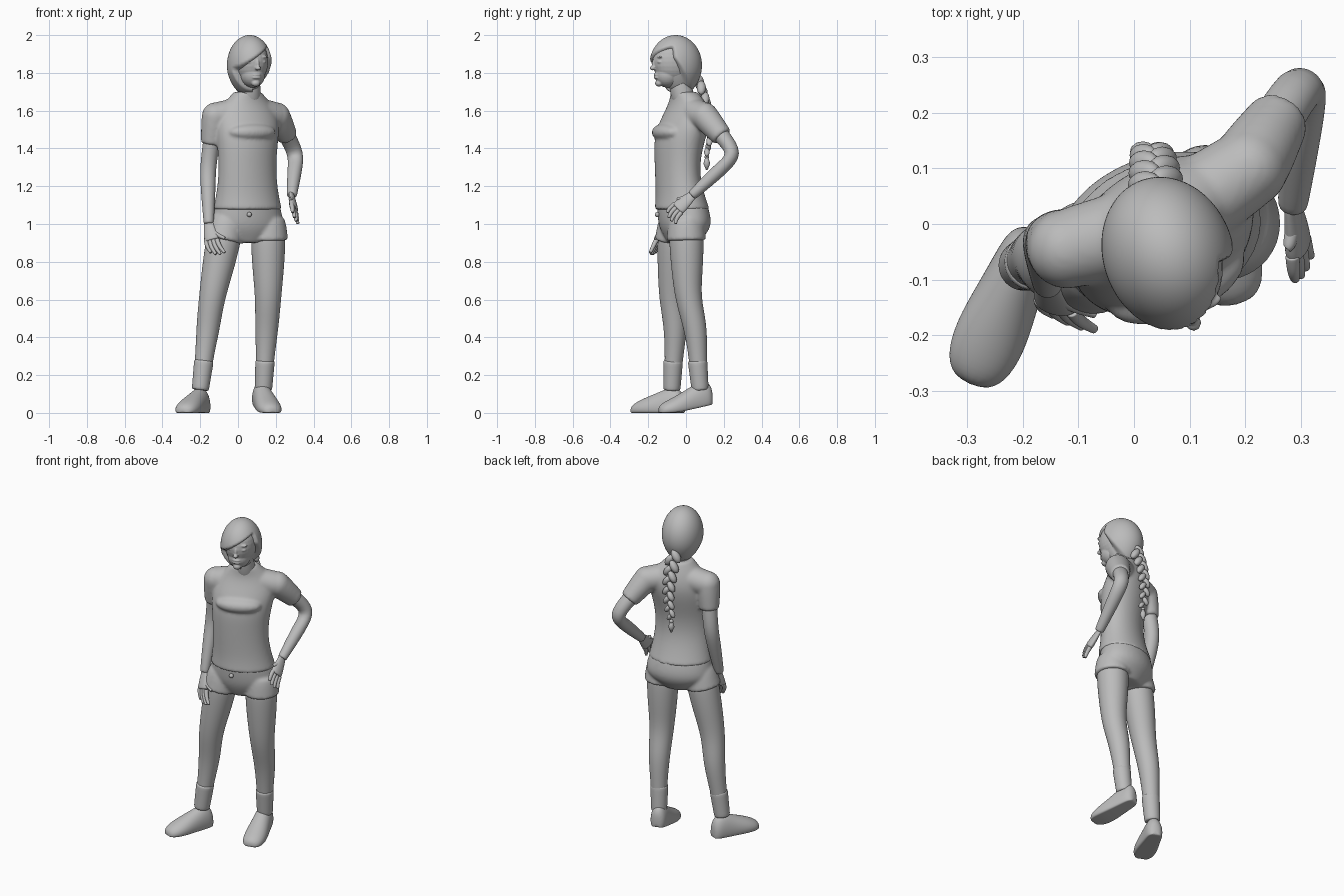
import bpy, bmesh, math
from mathutils import Vector, Matrix

default_cube = bpy.data.objects.get("Cube")
if default_cube:
    bpy.data.objects.remove(default_cube)

SIDES = 16
ANGLES = [math.tau * i / SIDES for i in range(SIDES)]
grey = bpy.data.materials.new("plain_grey")
grey.use_nodes = True
grey.diffuse_color = (.5, .5, .5, 1)
shader = grey.node_tree.nodes["Principled BSDF"]
shader.inputs["Base Color"].default_value = grey.diffuse_color


def loft(bm, rings, crisp):
    """Skin point rings; crisp adds support rings that keep the ends square."""
    if crisp:
        def near(ring, other):
            return [p.lerp(q, .04) for p, q in zip(ring, other)]
        rings = [rings[0], near(rings[0], rings[1]), *rings[1:-1],
                 near(rings[-1], rings[-2]), rings[-1]]
    rows = [[bm.verts.new(point) for point in ring] for ring in rings]
    for low, high in zip(rows, rows[1:]):
        for i in range(SIDES):
            bm.faces.new((low[i - 1], low[i], high[i], high[i - 1]))
    bm.faces.new(rows[0])
    bm.faces.new(rows[-1])


def oval(centre, u, v):
    return [centre + u * math.cos(t) + v * math.sin(t) for t in ANGLES]


def stack(bm, rows):
    """Level ovals (height, depth offset, half width, half depth), turning with height."""
    rings = []
    for z, y, width, depth in rows:
        turn = Matrix.Rotation(math.radians(20 * z - 2), 3, 'Z')
        rings.append(oval(Vector((.05, y, z)), turn @ Vector((width, 0, 0)),
                          turn @ Vector((0, depth, 0))))
    loft(bm, rings, True)


def tube(bm, path, radii, flat=1, wide=Vector((1, 0, 0)), crisp=False):
    """Ovals square to a path."""
    rings = []
    for i, (point, radius) in enumerate(zip(path, radii)):
        along = (path[min(i + 1, len(path) - 1)] - path[max(i - 1, 0)]).normalized()
        u = (wide - along * wide.dot(along)).normalized()
        rings.append(oval(point, u * radius, along.cross(u) * radius * flat))
    loft(bm, rings, crisp)


def ball(bm, centre, size, turn=Matrix(), segments=SIDES):
    place = Matrix.Translation(centre) @ turn @ Matrix.Diagonal((*size, 1))
    return bmesh.ops.create_uvsphere(bm, u_segments=segments, v_segments=segments // 2,
                                     radius=1, matrix=place)["verts"]


def finish(name, bm, rounded=True, voxel=0, soften=3):
    bmesh.ops.recalc_face_normals(bm, faces=bm.faces)
    for face in bm.faces:
        face.smooth = True
    mesh = bpy.data.meshes.new(name)
    bm.to_mesh(mesh)
    bm.free()
    mesh.materials.append(grey)
    part = bpy.data.objects.new(name, mesh)
    bpy.context.collection.objects.link(part)
    if rounded:
        subsurf = part.modifiers.new("round", 'SUBSURF')
        subsurf.levels = subsurf.render_levels = 2
    if voxel:
        remesh = part.modifiers.new("blend", 'REMESH')
        remesh.mode, remesh.voxel_size, remesh.use_smooth_shade = 'VOXEL', voxel, True
        part.modifiers.new("soften", 'SMOOTH').iterations = soften


# Joints: shoulder, elbow, wrist and hip, knee, ankle
ARMS = {"right": [Vector((-.12, -.045, 1.57)), Vector((-.16, -.02, 1.3)), Vector((-.155, -.11, 1))],
        "left": [Vector((.205, .1, 1.57)), Vector((.31, .27, 1.37)), Vector((.285, .03, 1.15))]}
LEGS = {"right": [Vector((-.06, -.055, 1)), Vector((-.14, -.075, .6)), Vector((-.2, -.075, .12))],
        "left": [Vector((.16, 0, 1)), Vector((.16, .01, .6)), Vector((.135, .075, .12))]}

# Shirt: turned torso, bust, sloping shoulders and sleeves blended together
bm = bmesh.new()
stack(bm, [(1.7, -.01, .075, .07), (1.64, .01, .14, .085), (1.56, 0, .185, .115),
           (1.47, -.03, .18, .13), (1.36, -.045, .165, .115), (1.25, -.045, .163, .112),
           (1.15, -.03, .175, .125), (1.075, -.02, .192, .143)])
ball(bm, (.075, -.1, 1.485), (.14, .072, .05), Matrix.Rotation(.4, 4, 'Z'))
for shoulder, elbow, wrist in ARMS.values():
    ball(bm, shoulder, (.075, .075, .075))
    tube(bm, [Vector((.055, 0, 1.6)), shoulder], (.085, .074), crisp=True)
    tube(bm, [shoulder, shoulder.lerp(elbow, .2), shoulder.lerp(elbow, .55)],
         (.073, .07, .056), crisp=True)
finish("shirt", bm, voxel=.008, soften=8)

# Shorts: hips, seat and short legs blended together
bm = bmesh.new()
stack(bm, [(1.1, -.02, .18, .13), (1.03, -.008, .198, .138), (.97, -.005, .2, .13),
           (.9, -.015, .1, .08)])
for centre in ((.11, .06, 1.01), (-.03, .015, 1.01)):
    ball(bm, centre, (.07, .07, .07))
for hip, knee, ankle in LEGS.values():
    tube(bm, [hip.lerp(knee, -.08), hip, hip.lerp(knee, .22)], (.085, .098, .108), crisp=True)
finish("shorts", bm, voxel=.008, soften=8)

# Waist button
bm = bmesh.new()
ball(bm, (.06, -.152, 1.05), (.013, .013, .013))
finish("waist_button", bm, rounded=False)

# Legs with calves set back, and socks
CALF = Vector((0, .022, 0))
for side, (hip, knee, ankle) in LEGS.items():
    bm = bmesh.new()
    path = [hip, hip.lerp(knee, .25), hip.lerp(knee, .6), knee,
            knee.lerp(ankle, .3) + CALF, knee.lerp(ankle, .65) + CALF / 2, ankle]
    tube(bm, path, (.09, .094, .085, .069, .064, .048, .043))
    finish(side + "_leg", bm)
    bm = bmesh.new()
    tube(bm, [knee.lerp(ankle, .67) + CALF / 3, ankle], (.053, .046), crisp=True)
    finish(side + "_sock", bm)

# Shoes: sections from heel to toe (fraction, half width, height), flat underneath
SECTIONS = [(0, .02, .07), (.06, .045, .12), (.2, .052, .145), (.4, .058, .12),
            (.7, .07, .085), (.92, .058, .055), (1, .025, .03)]
for side, heel, toe, lift in (("left", Vector((.11, .14, 0)), Vector((.185, -.145, 0)), .045),
                              ("right", Vector((-.175, -.01, 0)), Vector((-.295, -.288, 0)), 0)):
    across = (toe - heel).cross(Vector((0, 0, 1))).normalized()
    rings = []
    for k, width, height in SECTIONS:
        base = heel.lerp(toe, k)
        base.z = lift * max(0, 1 - k * 1.4)
        rings.append([base + across * width * math.cos(t)
                      + Vector((0, 0, height * (max(math.sin(t), -.4) + .4) / 1.4)) for t in ANGLES])
    bm = bmesh.new()
    loft(bm, rings, False)
    finish(side + "_shoe", bm)

# Arms
for side, (shoulder, elbow, wrist) in ARMS.items():
    bm = bmesh.new()
    tube(bm, [shoulder, shoulder.lerp(elbow, .5), elbow, elbow.lerp(wrist, .35), wrist],
         (.048, .046, .043, .041, .027), crisp=True)
    finish(side + "_arm", bm)

# Hands: flat palm, four fanned and bent fingers, thumb on the "across" side
for side, knuckles, across, curl in (
        ("right", Vector((-.14, -.145, .92)), Vector((.94, -.34, 0)), Vector((.02, 0, 0))),
        ("left", Vector((.295, -.04, 1.085)), Vector((-.35, -.55, .75)), Vector((0, .02, 0)))):
    wrist = ARMS[side][-1]
    reach = (knuckles - wrist).normalized()
    middle = wrist.lerp(knuckles, .5)
    bm = bmesh.new()
    tube(bm, [wrist - reach * .02, wrist, middle, knuckles, knuckles + reach * .01],
         (.024, .026, .036, .042, .036), .5, across)
    fingers = [(middle + across * .02, middle + across * .055 + reach * .04)]
    for i in range(4):
        spread = across * (i - 1.5)
        start = knuckles + spread * .02
        fingers.append((start, start + spread * .006 + reach * (.08 + .01 * (i % 3 > 0))))
    for start, tip in fingers:
        tube(bm, [start, start.lerp(tip, .5), tip + curl], (.013, .012, .008), 1, across, True)
    finish(side + "_hand", bm)

# Neck
bm = bmesh.new()
tube(bm, [Vector((.06, 0, 1.62)), Vector((.06, -.025, 1.7)), Vector((.063, -.045, 1.8))],
     (.068, .06, .055))
finish("neck", bm)

# Head, built facing forward then turned: skull, jaw, nose, lips, eyes and brows
TURN = Matrix.Translation((.06, -.05, 0)) @ Matrix.Rotation(math.radians(20), 4, 'Z')
bm = bmesh.new()
ball(bm, (0, -.01, 1.86), (.093, .12, .125), segments=32)
ball(bm, (0, -.05, 1.79), (.066, .07, .068), segments=32)
ball(bm, (0, -.1, 1.745), (.024, .02, .018))
ball(bm, (0, -.125, 1.845), (.01, .014, .03))
ball(bm, (0, -.134, 1.825), (.015, .017, .012))
for height in (1.79, 1.775):
    ball(bm, (0, -.115, height), (.025, .012, .007))
for side in (-1, 1):
    ball(bm, (side * .037, -.11, 1.858), (.019, .013, .008))
    ball(bm, (side * .038, -.11, 1.885), (.026, .013, .008))
bm.transform(TURN)
finish("head", bm, rounded=False, voxel=.004, soften=4)

# Hair cap with a swept fringe; the face opening sinks under the skin
bm = bmesh.new()
for vert in ball(bm, (0, -.005, 1.84), (.117, .142, .16), segments=96):
    x, y, z = vert.co
    nape = max(0, (1.8 - z) * 8)
    x *= 1 - nape / 8
    y += nape * (.03 - y * .25)
    temple = max(0, 1.88 - z) * .7 * min(1, max(0, x * 20))
    inside = min(temple - .045 - y, 1.895 + .6 * x - z)
    sink = 1 - .3 * min(1, max(0, inside / .025))
    vert.co = x * sink, y * sink, z
bm.transform(TURN)
finish("hair", bm, rounded=False)

# Braid: crossed lobes shrinking down the back, then a tied tuft
bm = bmesh.new()
LOBES = 14
for i in range(LOBES):
    k = i / (LOBES - 1)
    side = 1 if i % 2 else -1
    r = .036 - .015 * k
    lean = Matrix.Rotation(-side * .6, 4, 'Y')
    ball(bm, (.04 - .015 * k + side * r * .55, .07 + .06 * math.sin(2.4 * k), 1.75 - .37 * k),
         (r * .65, r * .7, r * 1.2), lean)
tie = Vector((.025, .11, 1.355))
ball(bm, tie, (.012, .012, .012))
drop = Vector((0, 0, -.035))
tube(bm, [tie, tie + drop, tie + drop * 2], (.008, .018, .004))
finish("braid", bm, rounded=False)
